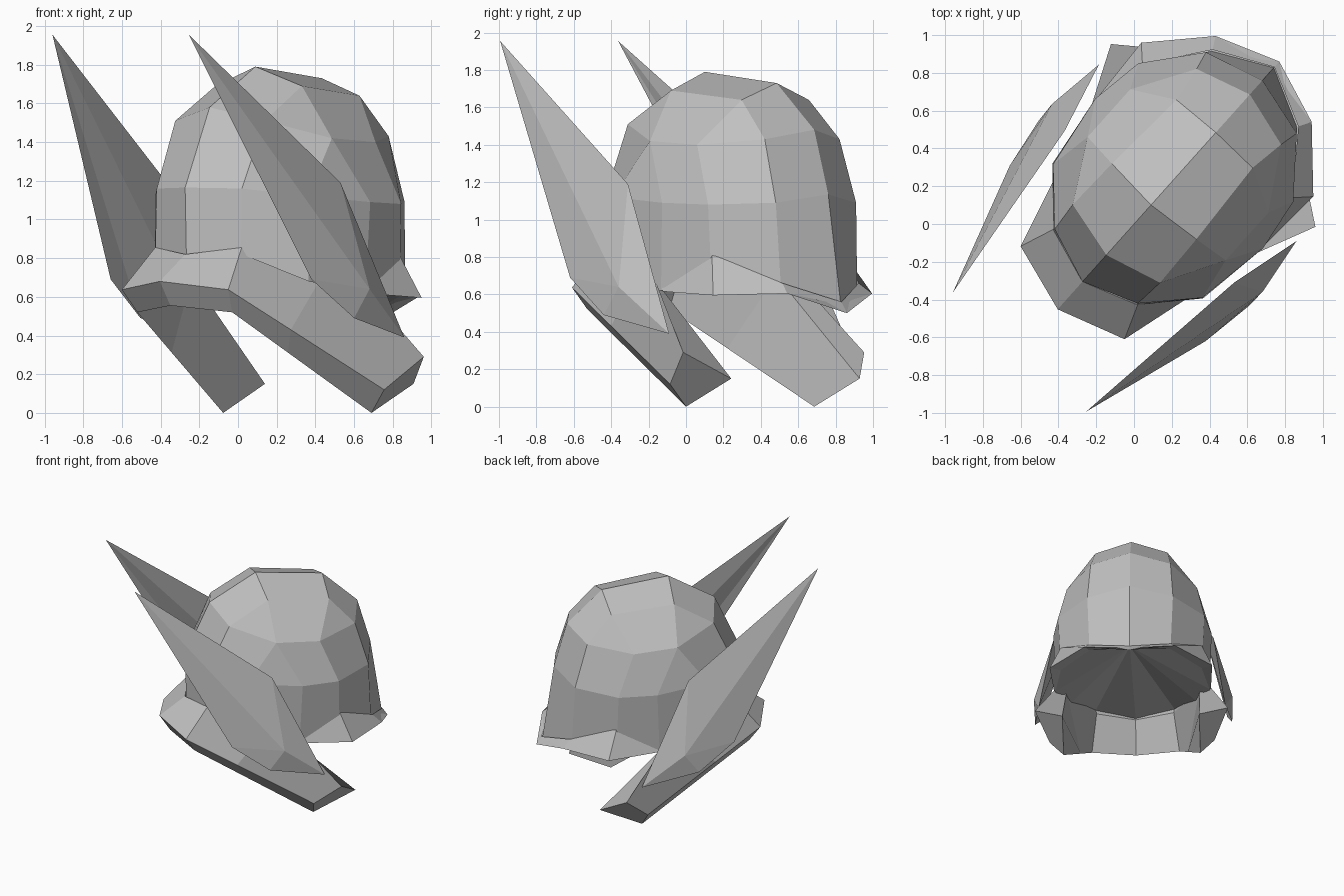
import bpy
import bmesh
import math

if "Cube" in bpy.data.objects:
    bpy.data.objects.remove(bpy.data.objects["Cube"], do_unlink=True)

# One plain grey for everything
grey = bpy.data.materials.new("plain grey")
grey.use_nodes = True
shade = (0.53, 0.53, 0.53, 1.0)
grey.diffuse_color = shade
grey.node_tree.nodes["Principled BSDF"].inputs["Base Color"].default_value = shade

TURN = math.radians(-41.8)  # the helmet faces diagonally


def skin(rows, closed=False):
    """Quads between neighbouring rows of points."""
    faces = []
    for low, high in zip(rows, rows[1:]):
        count = len(low)
        for i in range(count if closed else count - 1):
            j = (i + 1) % count
            faces.append([low[i], low[j], high[j], high[i]])
    return faces


def fan(centre, rim):
    """Triangles from a centre point to an open rim."""
    return [[centre, a, b] for a, b in zip(rim, rim[1:])]


def build(name, faces, sides=(1, -1)):
    """Flat-sided part, made on one or both sides of the centre plane."""
    bm = bmesh.new()
    for side in sides:
        for face in faces:
            points = []
            for p in face:
                if p not in points:
                    points.append(p)
            if len(points) > 2:
                bm.faces.new([bm.verts.new((side * x, y, z)) for x, y, z in points])
    bmesh.ops.remove_doubles(bm, verts=bm.verts, dist=0.0005)
    bmesh.ops.recalc_face_normals(bm, faces=bm.faces)
    mesh = bpy.data.meshes.new(name)
    bm.to_mesh(mesh)
    bm.free()
    mesh.materials.append(grey)
    obj = bpy.data.objects.new(name, mesh)
    obj.rotation_euler.z = TURN
    bpy.context.collection.objects.link(obj)


# Dome: half rings from front ridge to back ridge (side, back, up)
side_front = (0.49, 0.18, 1.42)
side_back = (0.49, 0.518, 1.40)
crown_front = (0.30, 0.16, 1.69)
crown_back = (0.27, 0.64, 1.64)
base = [(0, -0.40, 0.80), (0.30, -0.307, 0.82), (0.535, -0.05, 0.68), (0.58, 0.34, 0.62),
        (0.53, 0.66, 0.62), (0.305, 0.955, 0.62), (0, 1.11, 0.545)]
middle = [(0, -0.41, 1.165), (0.295, -0.30, 1.16), (0.53, -0.05, 1.12), (0.595, 0.36, 1.09),
          (0.55, 0.65, 1.08), (0.322, 0.932, 1.09), (0, 1.02, 1.135)]
upper = [(0, -0.22, 1.58), (0.31, -0.14, 1.51), side_front, side_front,
         side_back, (0.30, 0.833, 1.43), (0, 0.92, 1.48)]
crown = [(0, 0.135, 1.79), crown_front, crown_front, crown_front,
         crown_back, crown_back, (0, 0.65, 1.73)]
dome = skin([base, middle, upper, crown])
dome.append([crown[0], crown_front, crown_back, crown[-1]])
dome += fan((0, 1.0, 0.62), base)
build("helmet_dome", dome)

# Neck guard: flared rim round the back
inner_top = [(0.575, 0.34, 0.64), (0.53, 0.66, 0.815), (0.305, 0.965, 0.66), (0, 1.115, 0.56)]
outer = [(0.59, 0.36, 0.616), (0.611, 0.741, 0.595), (0.341, 1.03, 0.605), (0, 1.154, 0.50)]
build("neck_guard", skin([inner_top, outer, base[3:]]))

# Brim and cheek guards: a thick band (top, outer, bottom, inner corners)
band = [
    [(0, -0.41, 0.82), (0, -0.606, 0.68), (0, -0.525, 0.555), (0, -0.38, 0.78)],
    [(0.30, -0.307, 0.855), (0.369, -0.488, 0.637), (0.329, -0.413, 0.52), (0.29, -0.28, 0.78)],
    [(0.52, 0.17, 0.82), (0.47, -0.116, 0.43), (0.403, -0.064, 0.312), (0.50, 0.2, 0.70)],
    [(0.726, 0.629, 0.29), (0.62, 0.44, 0.12), (0.514, 0.46, 0.0), (0.515, 0.785, 0.15)],
]
build("brim_and_cheek_guards", skin(band, closed=True) + [band[-1]])

# Wings: five-sided blades with a raised crease
blade = [(0.473, -0.91, 1.955), (0.602, 0.122, 1.19), (0.701, 0.506, 0.39),
         (0.741, 0.072, 0.49), (0.696, -0.209, 0.69)]
crease = (0.747, 0.185, 0.64)
wing = fan(crease, blade + blade[:1]) + fan(blade[0], blade[1:])
for name, side in (("left_wing", 1), ("right_wing", -1)):
    build(name, wing, sides=(side,))
